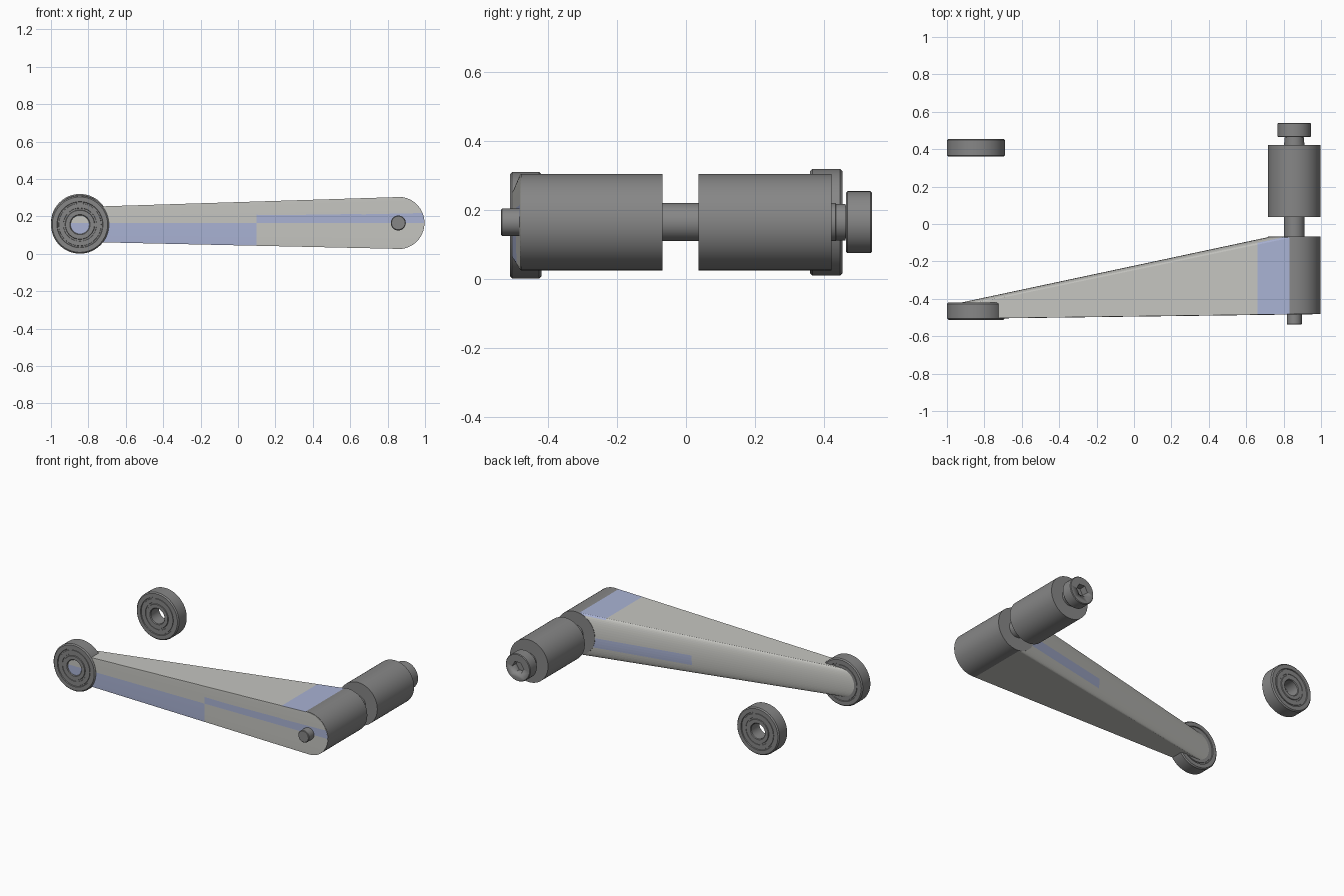
import bpy, bmesh, math
from mathutils import Vector

if "Cube" in bpy.data.objects:
    bpy.data.objects.remove(bpy.data.objects["Cube"])


def material(name, rgb):
    m = bpy.data.materials.new(name)
    m.diffuse_color = (*rgb, 1)
    m.use_nodes = True
    m.node_tree.nodes["Principled BSDF"].inputs["Base Color"].default_value = m.diffuse_color
    return m


GREY = material("steel grey", (0.24, 0.24, 0.24))
LIGHT = material("light grey", (0.56, 0.56, 0.53))
LAVENDER = material("lavender", (0.40, 0.45, 0.66))


def finish(bm, name, mats, smooth=True):
    bmesh.ops.recalc_face_normals(bm, faces=bm.faces)
    me = bpy.data.meshes.new(name)
    bm.to_mesh(me)
    bm.free()
    for m in mats:
        me.materials.append(m)
    ob = bpy.data.objects.new(name, me)
    bpy.context.collection.objects.link(ob)
    bpy.ops.object.select_all(action='DESELECT')
    ob.select_set(True)
    bpy.context.view_layer.objects.active = ob
    if smooth:
        bpy.ops.object.shade_smooth_by_angle(angle=math.radians(30))
    return ob


def lathe(name, x, z, profile, closed=False, n=64):
    """Turn (radius, y) points around an axis parallel to y."""
    bm = bmesh.new()
    rings = []
    for r, y in profile:
        rings.append([bm.verts.new((x + r * math.cos(2 * math.pi * i / n), y,
                                    z + r * math.sin(2 * math.pi * i / n)))
                      for i in range(n)])
    pairs = list(zip(rings, rings[1:]))
    if closed:
        pairs.append((rings[-1], rings[0]))
    else:
        bm.faces.new(rings[0])
        bm.faces.new(rings[-1])
    for a, b in pairs:
        for i in range(n):
            j = (i + 1) % n
            bm.faces.new((a[i], a[j], b[j], b[i]))
    return finish(bm, name, [GREY])


def bearing(name, z, y0, y1):
    # outer race, shallow shield groove on both sides, open bore
    half = [(0.05, 0.005), (0.054, 0), (0.077, 0), (0.079, 0.005), (0.088, 0.005),
            (0.089, 0.003), (0.113, 0.003), (0.114, 0.006), (0.121, 0.006),
            (0.123, 0), (0.148, 0), (0.155, 0.007)]
    front = [(r, y0 + d) for r, d in half]
    back = [(r, y1 - d) for r, d in reversed(half)]
    return lathe(name, -0.845, z, front + back, closed=True)


bearing("front_bearing", 0.156, -0.512, -0.42)
bearing("rear_bearing", 0.165, 0.36, 0.455)

# rollers and screw
AX, AZ = 0.857, 0.165
lathe("front_roller", AX, AZ, [(0.14, -0.48), (0.14, -0.068)])
lathe("rear_roller", AX, AZ, [(0.14, 0.037), (0.14, 0.423)])
lathe("screw_shaft", AX, AZ, [(0.036, -0.538), (0.04, -0.534), (0.04, -0.47),
                              (0.055, -0.46), (0.055, 0.435), (0.048, 0.44), (0.048, 0.47)])
lathe("washer", AX, AZ, [(0.053, 0.42), (0.053, 0.463)])
head = lathe("screw_head", AX, AZ, [(0.086, 0.465), (0.09, 0.469), (0.09, 0.536), (0.086, 0.54)])
socket = lathe("socket_cutter", AX, AZ, [(0.042, 0.495), (0.042, 0.6)], n=6)
bpy.context.view_layer.objects.active = head
cut = head.modifiers.new("hex_socket", 'BOOLEAN')
cut.object = socket
cut.operation = 'DIFFERENCE'
cut.solver = 'EXACT'
bpy.ops.object.modifier_apply(modifier=cut.name)
bpy.data.objects.remove(socket)

# tapering arm: hull around a small disc in the bearing and the front roller
bm = bmesh.new()
N = 48
for x, z, r, y0, y1 in ((-0.845, 0.157, 0.093, -0.505, -0.423),
                        (AX, AZ, 0.1385, -0.482, -0.07)):
    for y in (y0, y1):
        for i in range(N):
            a = 2 * math.pi * i / N
            bm.verts.new((x + r * math.cos(a), y, z + r * math.sin(a)))
res = bmesh.ops.convex_hull(bm, input=bm.verts[:])
loose = [v for v in bm.verts if not v.link_faces]
bmesh.ops.delete(bm, geom=loose, context='VERTS')

# cuts along the borders of the coloured strips
for co, no in (((0.66, 0, 0), (1, 0, 0.0)), ((0.1, 0, 0), (1, 0, 0)),
               ((0, 0, 0.165), (0, 0, 1)), ((0, 0, 0.21), (0.01, 0, 1)),
               ((0, 0, 0.10), (0, 0, 1))):
    bmesh.ops.bisect_plane(bm, geom=bm.verts[:] + bm.edges[:] + bm.faces[:],
                           plane_co=Vector(co), plane_no=Vector(no))
bmesh.ops.recalc_face_normals(bm, faces=bm.faces)
for f in bm.faces:
    c, n = f.calc_center_median(), f.normal
    top_patch = n.z > 0.5 and 0.66 < c.x < 0.85
    front_strip = n.y < -0.9 and ((c.x < 0.1 and c.z < 0.165) or
                                  (c.x > 0.1 and 0.165 < c.z < 0.21))
    back_strip = n.y > 0.5 and 0.10 < c.z < 0.165 and 0.1 < c.x < 0.72
    f.material_index = 1 if top_patch or front_strip or back_strip else 0
    if n.y > 0.9 and c.x > 0.72:
        f.material_index = 0
finish(bm, "arm", [LIGHT, LAVENDER], smooth=False)
